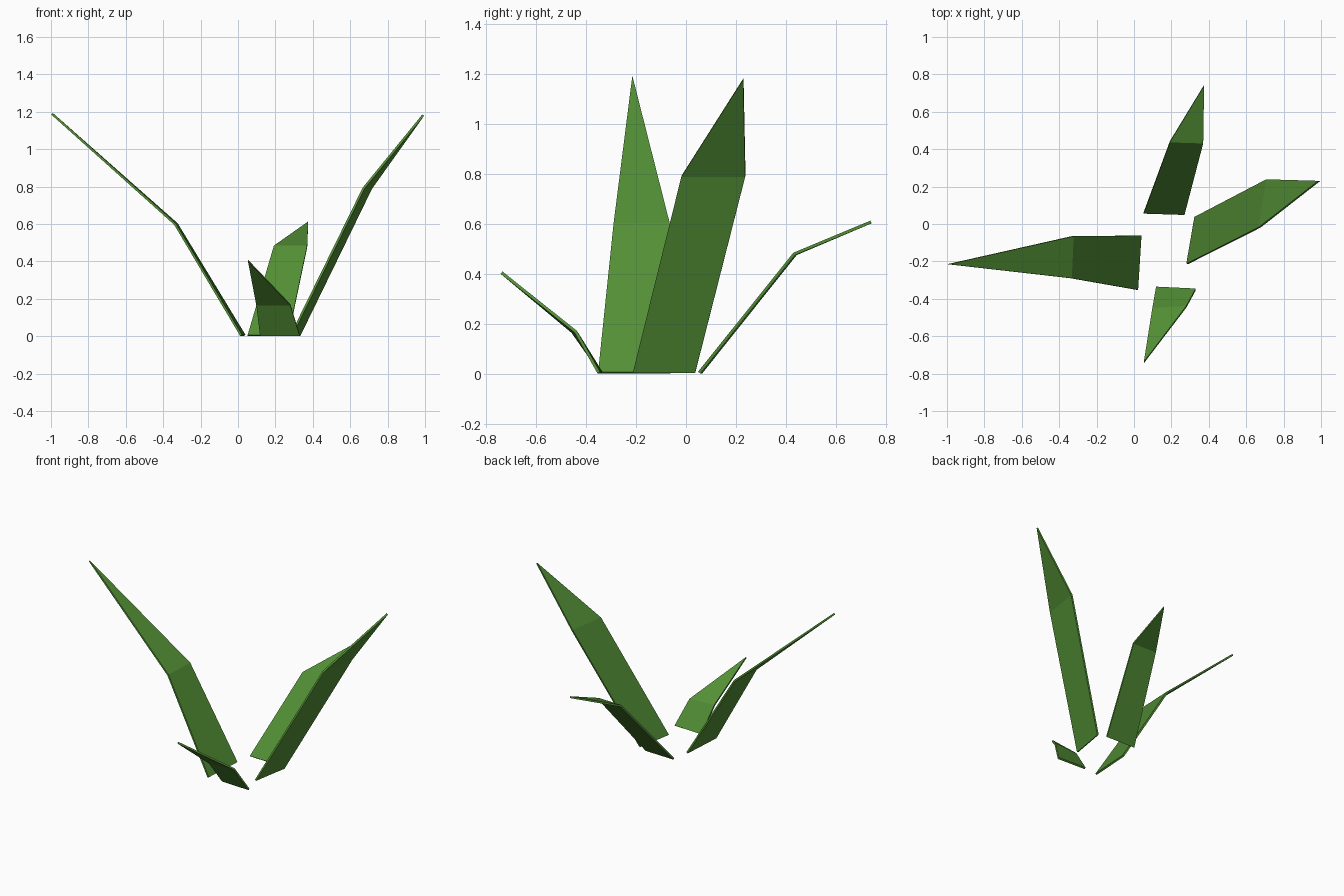
import bpy

if "Cube" in bpy.data.objects:
    bpy.data.objects.remove(bpy.data.objects["Cube"])

# One leaf-green colour for every blade
green = bpy.data.materials.new("leaf green")
green.diffuse_color = (0.085, 0.275, 0.036, 1)
green.use_nodes = True
green.node_tree.nodes["Principled BSDF"].inputs["Base Color"].default_value = green.diffuse_color


def leaf(name, base, fold, tip, thickness=0.012):
    """Thin folded blade: a base edge, a fold edge and a pointed tip."""
    mesh = bpy.data.meshes.new(name)
    mesh.from_pydata([*base, *fold, tip], [], [(0, 1, 3, 2), (2, 3, 4)])
    mesh.materials.append(green)
    obj = bpy.data.objects.new(name, mesh)
    bpy.context.collection.objects.link(obj)
    solid = obj.modifiers.new("thickness", 'SOLIDIFY')
    solid.thickness = thickness
    solid.offset = 0
    return obj


Z0 = 0.004  # keeps the thickened base edge on the ground

# Tall leaf leaning left
leaf("left_leaf", [(0.035, -0.062, Z0), (0.017, -0.352, Z0)],
     [(-0.327, -0.065, 0.60), (-0.337, -0.29, 0.60)], (-0.995, -0.215, 1.19))
# Tall leaf leaning right
leaf("right_leaf", [(0.285, -0.213, Z0), (0.328, 0.037, Z0)],
     [(0.672, -0.018, 0.792), (0.712, 0.238, 0.792)], (0.99, 0.23, 1.182))
# Medium leaf leaning back
leaf("back_leaf", [(0.052, 0.06, Z0), (0.27, 0.053, Z0)],
     [(0.192, 0.44, 0.48), (0.37, 0.434, 0.48)], (0.375, 0.742, 0.608))
# Short leaf leaning forward
leaf("front_leaf", [(0.118, -0.34, Z0), (0.33, -0.35, Z0)],
     [(0.098, -0.455, 0.168), (0.28, -0.442, 0.168)], (0.053, -0.74, 0.405))
